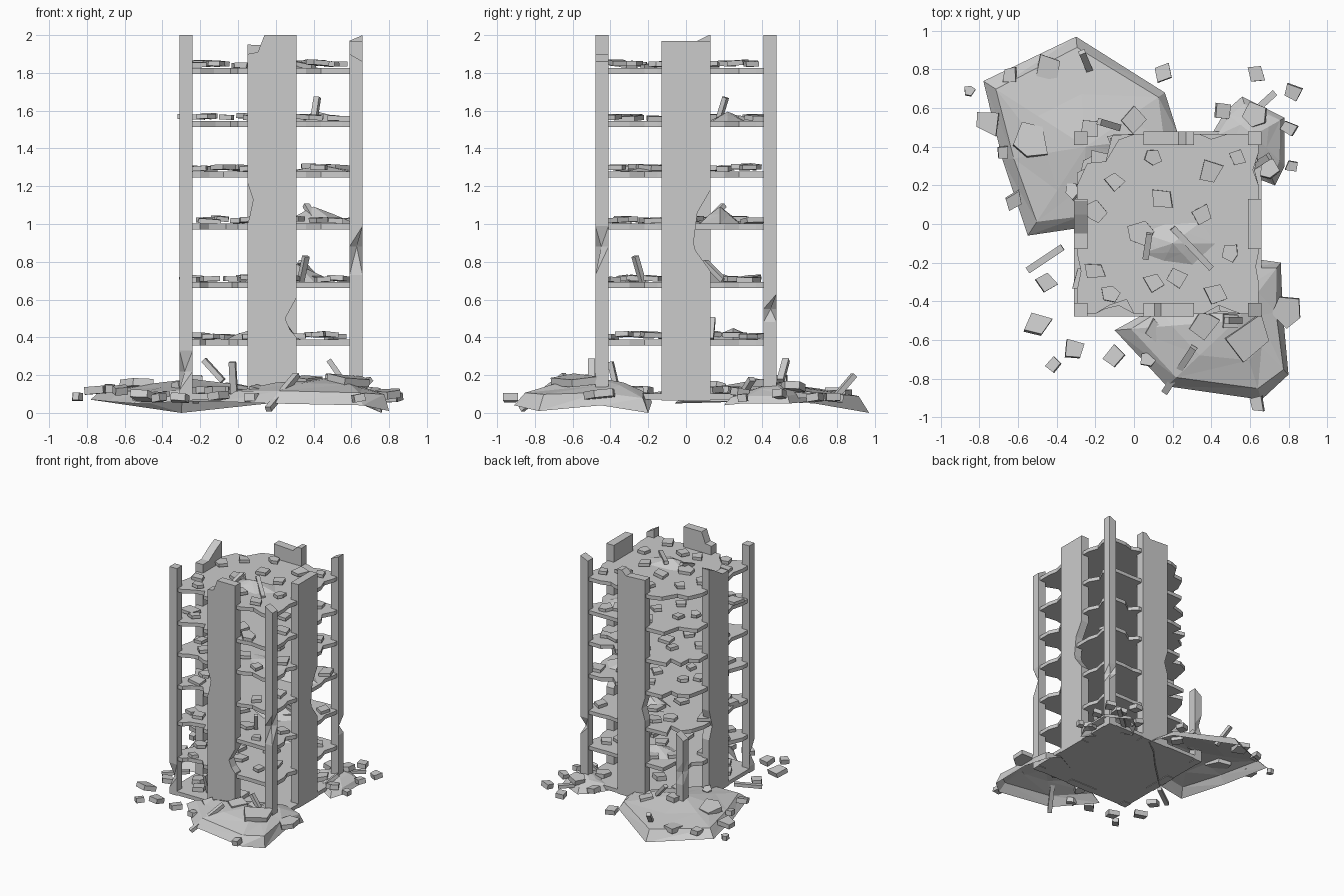
import bpy, bmesh, math, random
from mathutils import Vector, Matrix, Euler

if "Cube" in bpy.data.objects:
    bpy.data.objects.remove(bpy.data.objects["Cube"])

random.seed(7)
R = random.uniform
X0, X1, Y0, Y1, T = -0.31, 0.66, -0.48, 0.48, 0.07


def finish(name, bm):
    bmesh.ops.recalc_face_normals(bm, faces=bm.faces)
    me = bpy.data.meshes.new(name)
    bm.to_mesh(me)
    bm.free()
    ob = bpy.data.objects.new(name, me)
    bpy.context.collection.objects.link(ob)
    return ob


def add_prism(bm, pts, lo, hi, place):
    """Extrude a 2D outline; place(u, v, w) maps it to 3D."""
    a = [bm.verts.new(place(u, v, lo)) for u, v in pts]
    b = [bm.verts.new(place(u, v, hi)) for u, v in pts]
    bm.faces.new(a[::-1])
    bm.faces.new(b)
    n = len(pts)
    for i in range(n):
        bm.faces.new((a[i], a[(i + 1) % n], b[(i + 1) % n], b[i]))


def prism(name, pts, lo, hi, place):
    bm = bmesh.new()
    add_prism(bm, pts, lo, hi, place)
    return finish(name, bm)


def add_chip(bm, x, y, z, size, th=0.035, tilt=0.15):
    """Irregular flat chunk of concrete."""
    n = random.choice((4, 4, 4, 5))
    m = Euler((R(-tilt, tilt), R(-tilt, tilt), R(0, 6.28))).to_matrix()
    k = size * 0.62
    pts = [(k * R(.8, 1.15) * math.cos(6.283 * (i + R(-.12, .12)) / n),
            k * R(.7, 1.05) * math.sin(6.283 * (i + R(-.12, .12)) / n)) for i in range(n)]
    add_prism(bm, pts, -th / 2, th / 2, lambda u, v, w: m @ Vector((u, v, w)) + Vector((x, y, z)))


def add_beam(bm, p, q, w=0.035):
    """Square bar between two points."""
    p, q = Vector(p), Vector(q)
    d = q - p
    m = Matrix.Translation((p + q) / 2) @ d.to_track_quat('Z', 'Y').to_matrix().to_4x4() \
        @ Matrix.Diagonal((w, w * .8, d.length, 1))
    bmesh.ops.create_cube(bm, size=1, matrix=m)


def column(name, x, y, top, slope, corner, dz, depth):
    """Corner post with sloped broken top and one dented vertical edge."""
    bm = bmesh.new()
    cs = [(x, y), (x + T, y), (x + T, y + T), (x, y + T)]
    cx, cy = x + T / 2, y + T / 2
    rings = []
    for z, f in ((.065, 0), (dz[0], 0), (dz[1], depth), (dz[2], 0), (top, 0)):
        ring = []
        for i, (px, py) in enumerate(cs):
            g = f if i == corner else 0
            zz = z + (slope * (px - cx) / T if z == top else 0)
            ring.append(bm.verts.new((px + (cx - px) * g, py + (cy - py) * g, zz)))
        rings.append(ring)
    bm.faces.new(rings[0])
    bm.faces.new(rings[-1])
    for a, b in zip(rings, rings[1:]):
        for i in range(4):
            j = (i + 1) % 4
            if corner in (i, j):
                bm.faces.new((a[i], a[j], b[j]))
                bm.faces.new((a[i], b[j], b[i]))
            else:
                bm.faces.new((a[i], a[j], b[j], b[i]))
    finish(name, bm)


# corner posts
column("front_left_post", X0, Y0, 2.0, 0, 0, (.12, .22, .33), .8)
column("front_right_post", X1 - T, Y0, 1.88, -.04, 1, (.73, .88, .99), .9)
column("back_right_post", X1 - T, Y1 - T, 1.985, .03, 2, (.48, .55, .63), .9)
column("broken_back_left_post", X0, Y1 - T, .70, .05, 3, (.3, .4, .5), .5)

# wide wall piers with broken edges and tops
along_x = lambda u, v, w: (u, w, v)
along_y = lambda u, v, w: (w, u, v)
prism("front_pier", [(.05, .065), (.31, .065), (.31, .40), (.275, .44), (.25, .5), (.31, .61), (.31, 2),
                     (.14, 2), (.105, 1.91), (.05, 1.9), (.05, 1.22), (.08, 1.13), (.06, 1.03), (.05, 1.0)],
      Y0, Y0 + T, along_x)
prism("back_pier", [(.05, .065), (.31, .065), (.31, 1.98), (.27, 1.98), (.23, 1.94), (.05, 1.95),
                    (.05, .95), (.08, .85), (.05, .75)], Y1 - T, Y1, along_x)
prism("right_pier", [(-.13, .065), (.13, .065), (.13, .75), (.05, .86), (.04, .9), (.06, 1.06), (.13, 1.18),
                     (.13, 1.97), (-.13, 1.97)], X1 - T, X1, along_y)
prism("left_pier", [(-.13, .065), (.13, .065), (.13, .55), (.09, .66), (.13, .8), (.13, 2.0), (.12, 2.0),
                    (.05, 1.965), (-.05, 1.9), (-.13, 1.9)], X0, X0 + T, along_y)

# floor slabs with a ragged back left corner and bitten bays
floors = [.07, .357, .66, .97, 1.247, 1.513, 1.795]
SL = .032
for i, z in enumerate(floors):
    a, b, c, d = X0 + .015, X1 - .015, Y0 + .015, Y1 - .015
    if i == 0:
        pts = [(X0, Y0), (X1, Y0), (X1, Y1), (X0, Y1)]
    else:
        e = R(.03, .11)
        pts = [(a, c), (-.2, c), (-.15 + R(-.03, .03), c + e * .6), (-.05 + R(-.03, .02), c + e), (0, c),
               (.36, c), (.44, c + R(0, .05)), (.55, c), (b, c), (b, -.3), (b - R(0, .05), -.22), (b, -.15),
               (b, .2), (b - R(0, .07), .28), (b, .37), (b, d), (.48, d), (.4, d - R(0, .07)), (.34, d),
               (0, d), (-.1 + R(-.05, .03), d - R(0, .03)), (-.12 + R(-.04, .05), .34 + R(-.03, .05)),
               (-.2 + R(-.06, .03), .36 + R(-.07, .04)), (-.25 + R(-.03, .03), .29 + R(-.04, .04)),
               (a, .2 + R(-.03, .08)), (a, -.15), (a + R(.02, .08), -.24 + R(-.03, .03)), (a, -.34)]
    prism(f"floor_slab_{i}", pts, z, z + SL, lambda u, v, w: (u, v, w))

# debris on each floor: chips, a low heap and loose bars
spots = [(.15, .13), (.35, .05), (-.1, .22), (.1, .35), (.4, .27), (.03, -.05), (-.2, -.24), (.1, -.3),
         (.22, -.28), (.5, -.15), (-.12, -.36), (.42, -.36), (.54, .34), (-.2, .06)]
for i, z in enumerate(floors[1:], 1):
    bm = bmesh.new()
    zt = z + SL
    j = 0 if i == 6 else .05
    for x, y in spots:
        if i < 6 and x < -.05 and y > .15:
            x += .06
        add_chip(bm, x + R(-j, j), y + R(-j, j), zt + R(.012, .028), R(.08, .13), .026, .08)
    finish(f"floor_debris_{i}", bm)


def mound(name, outline, peak, rings):
    """Faceted heap: outline closing in ring by ring toward a peak."""
    bm = bmesh.new()
    pk = Vector(peak)
    prev = [bm.verts.new(p) for p in outline]
    n = len(outline)
    for f, h in rings:
        ring = []
        for p in outline:
            q = Vector(p).lerp(pk, f + R(-.04, .04))
            q.z = p[2] + (pk.z - p[2]) * h * R(.88, 1.1)
            ring.append(bm.verts.new(q))
        for k in range(n):
            m = (k + 1) % n
            bm.faces.new((prev[k], prev[m], ring[m]))
            bm.faces.new((prev[k], ring[m], ring[k]))
        prev = ring
    top = bm.verts.new(pk)
    for k in range(n):
        bm.faces.new((prev[k], prev[(k + 1) % n], top))
    finish(name, bm)


for i, (px, py) in enumerate([(.2, -.1), (.42, .22), (.45, -.2), (.4, .18), (.3, .1), (.1, .25)]):
    z = floors[6 - i] + SL
    o = [(px + R(.8, 1.2) * .2 * math.cos(t), py + R(.7, 1.1) * .13 * math.sin(t), z)
         for t in [k * 6.283 / 7 for k in range(7)]]
    mound(f"floor_heap_{6 - i}", o, (px, py, z + (.05, .05, .03, .09, .1, .06)[i]), [(.5, .5)])

bm = bmesh.new()
for p, q in [((.2, -.02, 1.87), (.4, -.23, 1.83)), ((.06, -.18, 1.83), (.08, -.05, 1.88)),
             ((.4, .17, 1.54), (.42, .21, 1.67)), ((.33, -.23, .69), (.36, -.27, .83)),
             ((.42, .2, .7), (.33, .1, .8)), ((.3, .13, .39), (.22, .14, .5)), ((.42, .1, 1.0), (.36, .2, 1.1))]:
    add_beam(bm, p, q, .032)
finish("floor_bars", bm)

# ground heaps
mound("back_left_heap", [(-.3, .97, 0), (-.78, .74, .07), (-.68, .33, .06), (-.55, -.06, .05), (-.28, -.02, .06),
                         (-.05, .2, .06), (.1, .36, .06), (.23, .46, .06), (.16, .68, .05)],
      (-.25, .4, .18), [(.12, .5), (.5, .72)])
mound("front_right_heap", [(-.1, -.55, .06), (.17, -.84, .05), (.66, -.91, .04), (.8, -.78, .01), (.77, -.45, .04),
                           (.76, -.2, 0), (.62, -.18, .06), (.4, -.3, .07), (.1, -.44, .07)],
      (.53, -.5, .19), [(.12, .45), (.5, .75)])
mound("back_right_heap", [(.4, .46, .06), (.47, .58, .06), (.56, .66, .06), (.78, .55, .05), (.78, .3, .05),
                          (.73, .2, .04), (.6, .25, .07), (.5, .4, .07)],
      (.62, .46, .16), [(.15, .4), (.55, .7)])

# loose chunks on the ground: x, y, size, height
bm = bmesh.new()
for x, y, s, z in [
        (-.855, .69, .05, .085), (-.76, .53, .13, .12), (-.64, .77, .08, .11), (-.44, .82, .13, .1),
        (.15, .78, .09, .08), (.63, .78, .1, .085), (.82, .68, .09, .08), (.8, .5, .08, .1),
        (.46, .58, .09, .1), (.82, .3, .06, .08), (-.62, .12, .09, .12), (-.45, -.3, .09, .08),
        (-.5, -.52, .12, .09), (-.31, -.65, .1, .08), (-.42, -.73, .07, .08), (-.1, -.68, .1, .09),
        (.1, -.55, .1, .12), (.07, -.7, .07, .08), (.36, -.52, .14, .17), (.5, -.5, .08, .18),
        (.6, -.6, .22, .17), (.79, -.45, .14, .1), (.64, -.93, .09, .08), (-.54, .43, .18, .15),
        (-.68, .37, .06, .13), (-.23, .5, .1, .18), (0, .54, .12, .13), (-.32, .17, .07, .14),
        (.7, .28, .09, .11), (.63, .56, .12, .14)]:
    add_chip(bm, x, y, z, s, .04, .2)
for x, y in spots[::2]:
    add_chip(bm, x, y, .12, .11, .035, .1)
finish("ground_chunks", bm)

# fallen beams sticking out of the heaps
bm = bmesh.new()
for p, q in [((.5, .47, .1), (.73, .68, .09)), ((-.55, -.24, .08), (-.37, -.12, .1)),
             ((.16, -.87, .02), (.31, -.64, .2)), ((-.27, .89, .2), (-.22, .77, .06)),
             ((-.18, .53, .28), (-.08, .5, .17)), ((.48, -.5, .28), (.55, -.5, .18)),
             ((-.03, -.4, .27), (-.02, -.36, .1)), ((.7, .35, .18), (.62, .3, .1))]:
    add_beam(bm, p, q)
finish("fallen_beams", bm)
